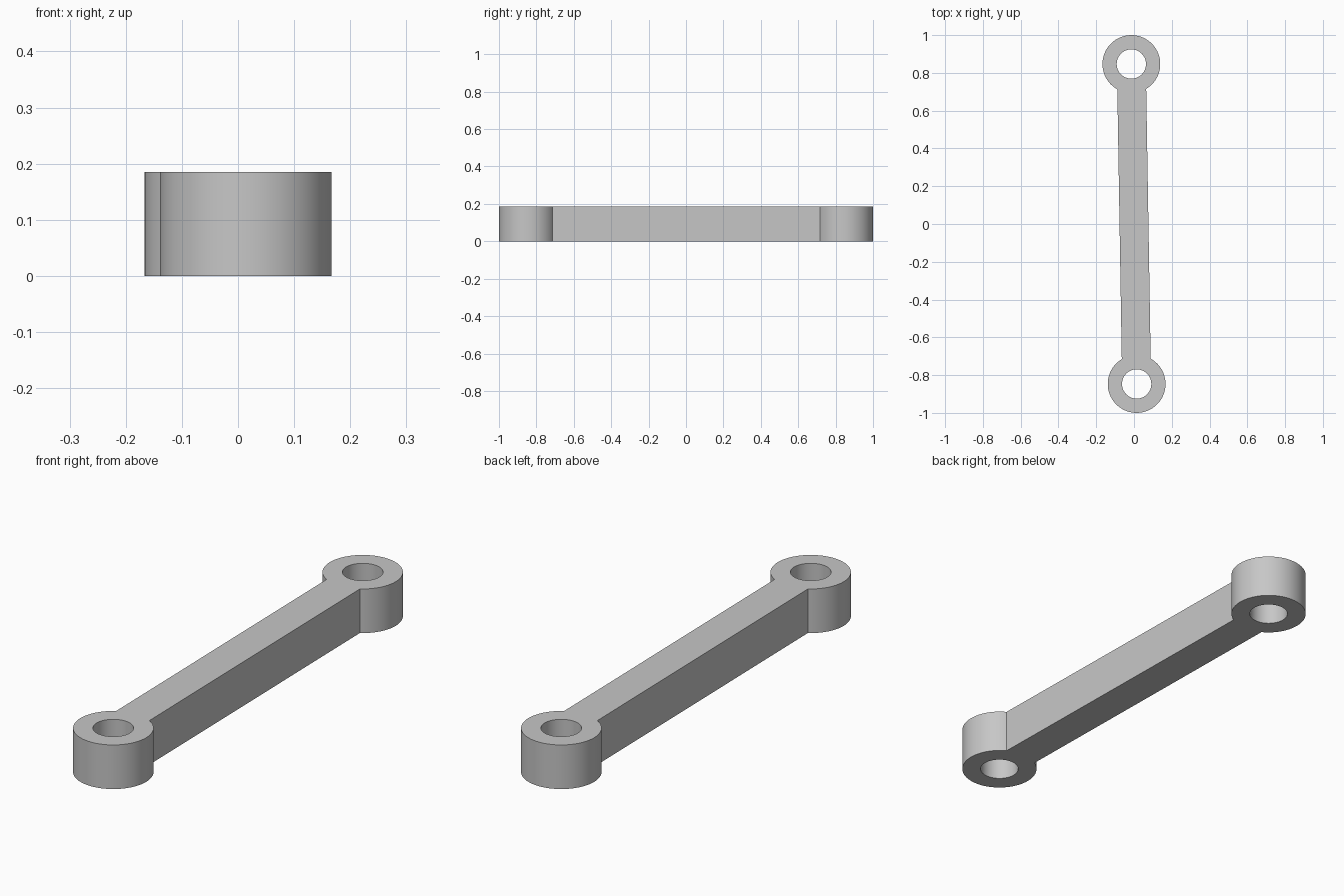
import bpy, bmesh, math
from mathutils import Matrix

cube = bpy.data.objects.get("Cube")
if cube:
    bpy.data.objects.remove(cube, do_unlink=True)

OUTER, BORE, HEIGHT = 0.153, 0.0775, 0.185
CENTRE = 0.847          # distance of each eye from the middle
OFFSET = 0.014          # sideways shift of each eye
SEGS = 96
NECK = SEGS // 12       # segments on each side of the arm joint

grey = bpy.data.materials.new("plain grey")
grey.use_nodes = True
grey.diffuse_color = (0.57, 0.57, 0.57, 1)
grey.node_tree.nodes["Principled BSDF"].inputs["Base Color"].default_value = grey.diffuse_color

bm = bmesh.new()


def circle(radius, side):
    """Circle of vertices whose index 0 points at the middle of the arm."""
    verts = []
    for i in range(SEGS):
        a = math.tau * i / SEGS
        verts.append(bm.verts.new((side * radius * math.sin(a),
                                   side * (CENTRE - radius * math.cos(a)), 0)))
    return verts


# Ring eyes at both ends
necks = []
for side in (1, -1):
    outer, inner = circle(OUTER, side), circle(BORE, side)
    for i in range(SEGS):
        j = (i + 1) % SEGS
        bm.faces.new((outer[i], outer[j], inner[j], inner[i]))
    necks += [outer[i] for i in range(NECK, -NECK - 1, -1)]

# Straight arm sharing the ring edges
bm.faces.new(necks)

# Thickness
bmesh.ops.recalc_face_normals(bm, faces=bm.faces)
solid = bmesh.ops.extrude_face_region(bm, geom=bm.faces[:])
bmesh.ops.translate(bm, vec=(0, 0, HEIGHT),
                    verts=[g for g in solid["geom"] if isinstance(g, bmesh.types.BMVert)])
bmesh.ops.recalc_face_normals(bm, faces=bm.faces)

# Slight tilt of the whole link
bm.transform(Matrix.Rotation(math.atan2(OFFSET, CENTRE), 4, "Z"))

mesh = bpy.data.meshes.new("link_arm")
bm.to_mesh(mesh)
bm.free()
mesh.materials.append(grey)
link = bpy.data.objects.new("link_arm", mesh)
bpy.context.collection.objects.link(link)
bpy.context.view_layer.objects.active = link
link.select_set(True)
bpy.ops.object.shade_smooth_by_angle(angle=math.radians(25))
